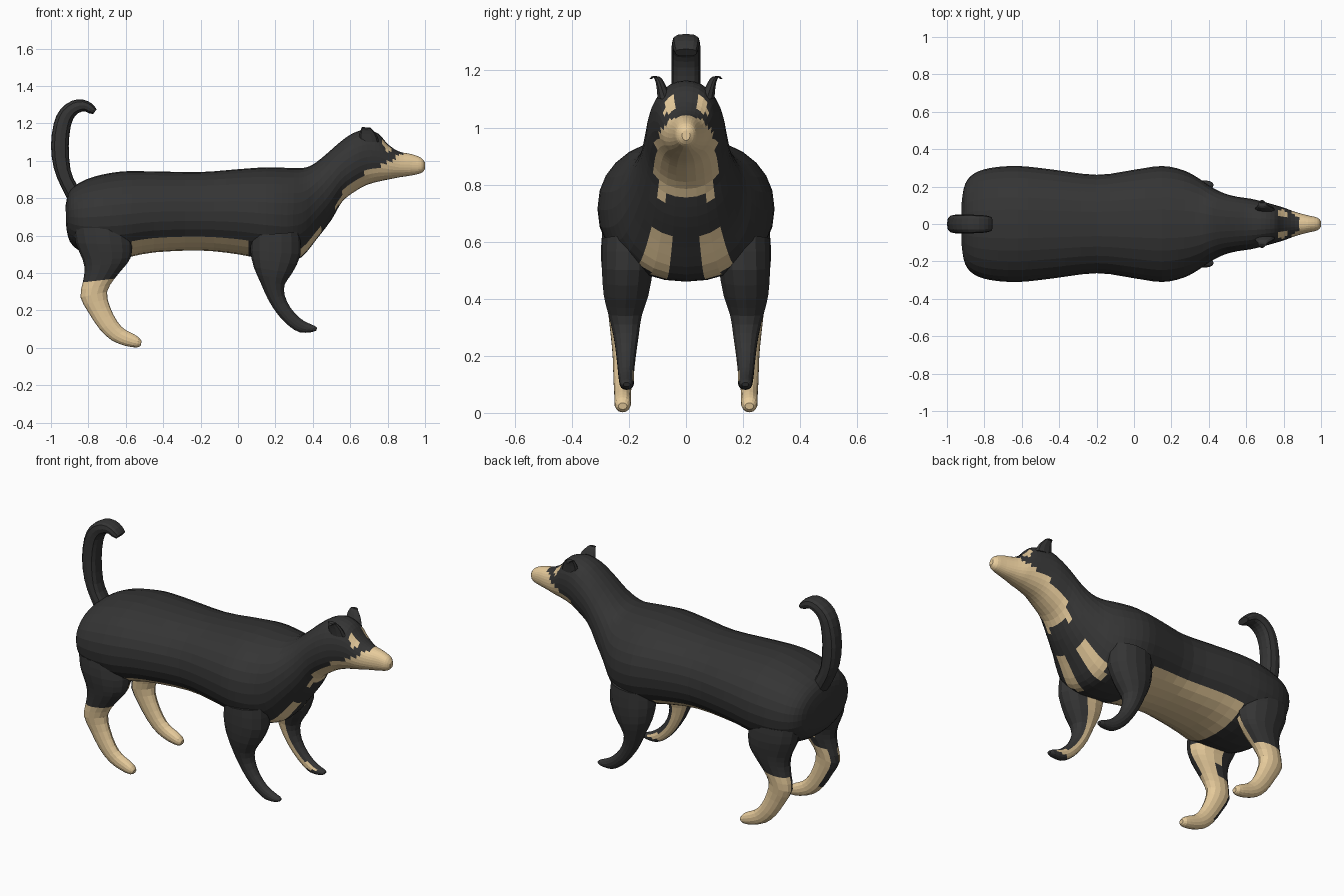
import bpy, bmesh, math
from mathutils import Vector


def material(name, rgb):
    m = bpy.data.materials.new(name)
    m.diffuse_color = (*rgb, 1)
    return m


BLACK = material("black_fur", (0.035, 0.035, 0.035))
TAN = material("tan_fur", (0.80, 0.60, 0.33))


def smooth_rings(rings, steps):
    """Catmull-Rom interpolation of ring parameters."""
    out = []
    for i in range(len(rings) - 1):
        p0, p1 = rings[max(i - 1, 0)], rings[i]
        p2, p3 = rings[i + 1], rings[min(i + 2, len(rings) - 1)]
        for s in range(steps):
            t = s / steps
            out.append([0.5 * (2 * b + (c - a) * t + (2 * a - 5 * b + 4 * c - d) * t * t
                               + (3 * b - a - 3 * c + d) * t ** 3)
                        for a, b, c, d in zip(p0, p1, p2, p3)])
    out.append(list(rings[-1]))
    return out


def loft(name, rings, sides, steps, is_tan=None, power=2.0, mirror=False):
    """Skin rings given as (ax, az, bx, bz, centre_y, half_width)."""
    bm = bmesh.new()
    loops = []
    for ax, az, bx, bz, cy, hw in smooth_rings(rings, steps):
        loop = []
        for k in range(sides):
            a = 2 * math.pi * k / sides
            c, s = math.cos(a), math.sin(a)
            u = math.copysign(abs(c) ** (2 / power), c)
            v = math.copysign(abs(s) ** (2 / power), s)
            loop.append(bm.verts.new(((ax + bx) / 2 + (ax - bx) / 2 * u, cy + hw * v,
                                      (az + bz) / 2 + (az - bz) / 2 * u)))
        loops.append(loop)
    for p, q in zip(loops, loops[1:]):
        for k in range(sides):
            j = (k + 1) % sides
            bm.faces.new((p[k], p[j], q[j], q[k]))
    bm.faces.new(loops[0])
    bm.faces.new(loops[-1])
    bmesh.ops.recalc_face_normals(bm, faces=bm.faces)
    bm.normal_update()
    if is_tan:
        for f in bm.faces:
            f.material_index = int(is_tan(f.calc_center_median(), f.normal))
    me = bpy.data.meshes.new(name)
    bm.to_mesh(me)
    bm.free()
    me.materials.append(BLACK)
    me.materials.append(TAN)
    ob = bpy.data.objects.new(name, me)
    bpy.context.collection.objects.link(ob)
    if mirror:
        mod = ob.modifiers.new("mirror", 'MIRROR')
        mod.use_axis = (False, True, False)
        mod.use_mirror_merge = False
    return ob


# Torso, neck and head: top point, bottom point, half width
def body_tan(c, n):
    y = abs(c.y)
    belly = -0.57 < c.x < 0.07 and c.z < 0.59
    snout = c.x > 0.77 and c.z < 0.975 + (c.x - 0.77) * 0.6
    throat = c.x > 0.5 and c.z > 0.75 and y < 0.105 and n.z < -0.35
    chest = c.x > 0.3 and 0.04 < y < 0.14 and 0.47 < c.z < 0.63
    brow = 0.765 < c.x < 0.815 and 0.04 < y < 0.075 and c.z > 1.05
    return belly or snout or throat or chest or brow


body = [(-.922, .76, -.918, .64, 0, .13), (-.905, .83, -.90, .57, 0, .215),
        (-.86, .875, -.85, .52, 0, .27), (-.77, .915, -.76, .485, 0, .30),
        (-.62, .943, -.62, .48, 0, .31), (-.45, .943, -.45, .51, 0, .293),
        (-.20, .94, -.20, .52, 0, .263), (0, .955, 0, .50, 0, .29),
        (.15, .965, .15, .47, 0, .31), (.27, .962, .26, .46, 0, .287),
        (.35, .962, .34, .485, 0, .245), (.40, .98, .42, .58, 0, .20),
        (.46, 1.025, .50, .685, 0, .165), (.54, 1.095, .56, .785, 0, .146),
        (.61, 1.145, .64, .845, 0, .135), (.68, 1.165, .70, .875, 0, .119),
        (.75, 1.145, .77, .893, 0, .10), (.80, 1.09, .82, .903, 0, .084),
        (.86, 1.05, .87, .913, 0, .064), (.93, 1.035, .93, .922, 0, .046),
        (.98, 1.015, .98, .935, 0, .034), (1.0, .99, 1.0, .955, 0, .014)]
loft("body_and_head", body, 28, 3, body_tan, 2.15)


# Hind legs: front point, back point, centre and half width
def hind_tan(c, n):
    back_streak = n.x < -0.5 and n.y < 0.1 and c.z > 0.12
    inner = n.y < -0.2 and c.z < 0.5 and c.x > -0.72
    return (c.z < 0.36 or inner) and not back_streak


hind = [(-.58, .64, -.88, .64, .2, .095), (-.565, .55, -.868, .56, .205, .096),
        (-.575, .48, -.83, .47, .213, .08), (-.61, .43, -.82, .41, .215, .07),
        (-.66, .37, -.83, .35, .218, .057), (-.70, .30, -.842, .27, .22, .046),
        (-.685, .22, -.80, .19, .22, .038), (-.645, .14, -.74, .10, .222, .033),
        (-.605, .098, -.675, .04, .222, .03), (-.56, .075, -.60, .01, .222, .03),
        (-.53, .055, -.54, .002, .222, .027), (-.515, .035, -.52, .012, .222, .015)]
loft("hind_legs", hind, 14, 2, hind_tan, 2.1, True)


# Front legs
def front_tan(c, n):
    return n.y < -0.3 and n.x < 0.25 and 0.11 < c.z < 0.52


front = [(.33, .62, .07, .60, .2, .095), (.335, .50, .066, .52, .205, .092),
         (.29, .40, .085, .43, .21, .08), (.25, .34, .12, .35, .213, .06),
         (.25, .28, .16, .26, .21, .045), (.28, .215, .215, .175, .21, .034),
         (.33, .16, .275, .115, .21, .028), (.37, .135, .33, .083, .208, .026),
         (.41, .117, .39, .083, .208, .023), (.424, .107, .418, .092, .208, .012)]
loft("front_legs", front, 14, 2, front_tan, 2.1, True)

# Curled tail: outer point, inner point
tail = [(-.91, .79, -.82, .83, 0, .05), (-.95, .87, -.86, .87, 0, .05),
        (-.985, .96, -.895, .95, 0, .05), (-1.0, 1.08, -.905, 1.08, 0, .05),
        (-.985, 1.20, -.895, 1.18, 0, .05), (-.95, 1.275, -.877, 1.23, 0, .05),
        (-.89, 1.32, -.853, 1.255, 0, .05), (-.83, 1.328, -.82, 1.265, 0, .048),
        (-.78, 1.305, -.80, 1.255, 0, .045), (-.756, 1.275, -.775, 1.25, 0, .038)]
loft("tail", tail, 12, 2, None, 2.8)

# Small folded ears
ear = [(.755, 1.10, .645, 1.10, .073, .028), (.74, 1.14, .65, 1.145, .086, .018),
       (.715, 1.17, .66, 1.175, .098, .013), (.705, 1.178, .665, 1.18, .112, .009),
       (.695, 1.17, .675, 1.17, .124, .004)]
loft("ears", ear, 10, 2, None, 2.0, True)
